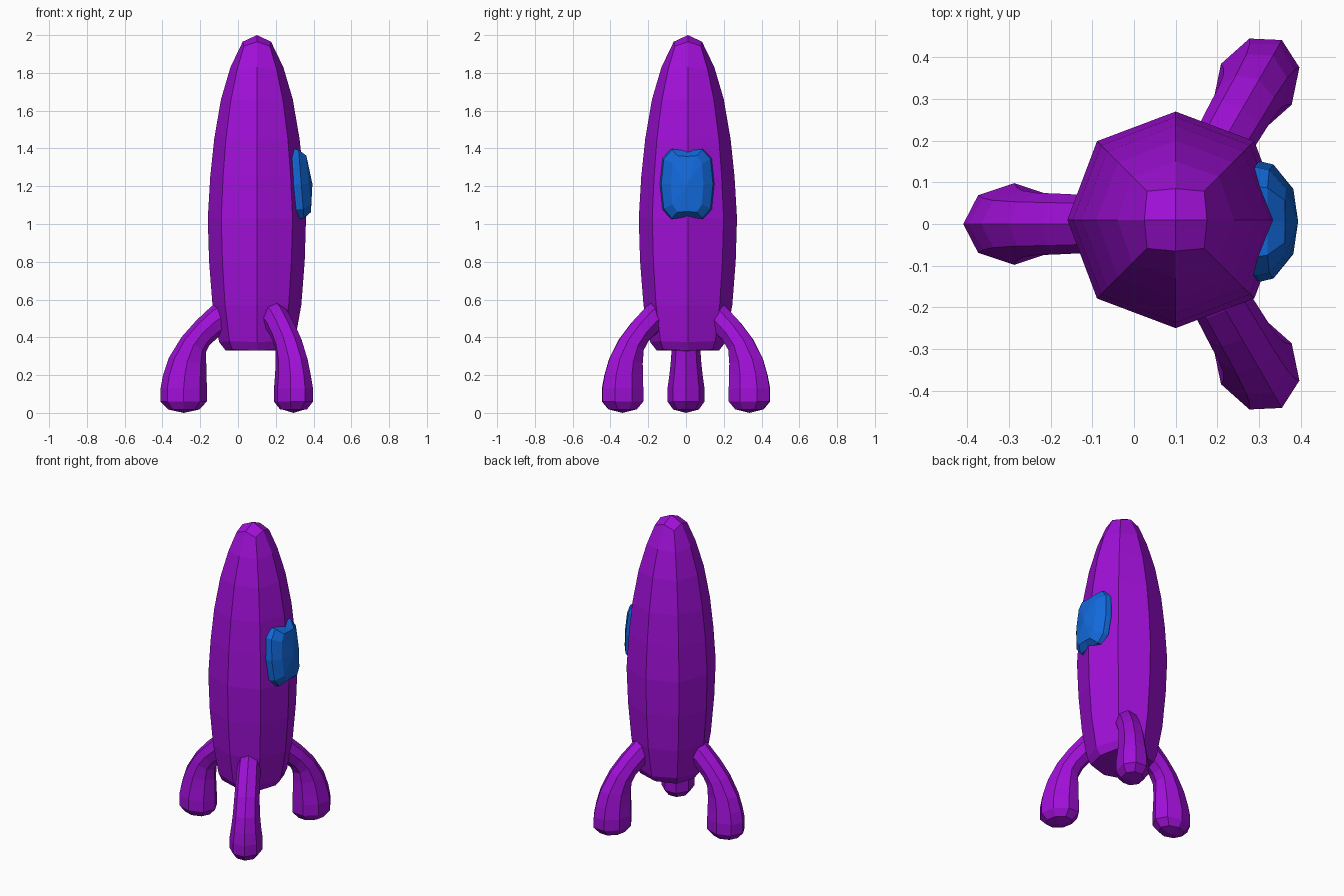
import bpy, bmesh
from math import sin, cos, pi, radians

if "Cube" in bpy.data.objects:
    bpy.data.objects.remove(bpy.data.objects["Cube"])


def material(name, color):
    m = bpy.data.materials.new(name)
    m.diffuse_color = (*color, 1)
    m.use_nodes = True
    m.node_tree.nodes["Principled BSDF"].inputs["Base Color"].default_value = m.diffuse_color
    return m


def loft(name, rings, start, end, mat, step):
    """Skin closed rings and close both ends on a centre point."""
    bm = bmesh.new()
    rows = [[bm.verts.new(p) for p in ring] for ring in rings]
    n = len(rows[0])
    for a, b in zip(rows, rows[1:]):
        for i in range(n):
            j = (i + 1) % n
            bm.faces.new((a[i], a[j], b[j], b[i]))
    for row, tip in ((rows[0], start), (rows[-1], end)):
        t = bm.verts.new(tip)
        for i in range(0, n, step):
            bm.faces.new([row[(i + k) % n] for k in range(step + 1)] + [t])
    bmesh.ops.recalc_face_normals(bm, faces=bm.faces)
    mesh = bpy.data.meshes.new(name)
    bm.to_mesh(mesh)
    bm.free()
    mesh.materials.append(mat)
    obj = bpy.data.objects.new(name, mesh)
    bpy.context.collection.objects.link(obj)
    return obj


purple = material("purple", (0.35, 0.005, 0.68))
blue = material("blue", (0.006, 0.14, 0.7))
CX, CY = 0.1, 0.01

# Hull: eight-sided, (axis radius, axis z, corner radius, corner z) per ring
profile = [(.165, .33, .185, .335), (.2, .375, .205, .38), (.235, .57, .238, .57),
           (.253, .8, .258, .8), (.26, 1.03, .267, 1.03), (.247, 1.25, .253, 1.25),
           (.226, 1.45, .232, 1.45), (.19, 1.66, .195, 1.655),
           (.14, 1.83, .147, 1.82), (.075, 1.965, .097, 1.942)]
rings = []
for ra, za, rc, zc in profile:
    ring = []
    for i in range(8):
        r, z = (rc, zc) if i % 2 else (ra, za)
        ring.append((CX + r * cos(i * pi / 4), CY + r * sin(i * pi / 4), z))
    rings.append(ring)
loft("hull", rings, (CX, CY, .33), (CX, CY, 2.0), purple, 2)

# Legs: outer (r, z), inner (r, z) and half width along a bent tube
sections = [(.16, .61, .14, .44, .068), (.24, .565, .20, .405, .07),
            (.32, .49, .25, .36, .073), (.40, .40, .27, .32, .075),
            (.467, .29, .268, .26, .08), (.497, .2, .266, .2, .088),
            (.51, .13, .265, .13, .098), (.51, .06, .265, .06, .098),
            (.47, .018, .305, .018, .068)]
for name, angle in (("left_leg", 180), ("back_leg", 60), ("front_leg", -60)):
    ca, sa = cos(radians(angle)), sin(radians(angle))

    def place(r, t, z):
        return (CX + r * ca - t * sa, r * sa + t * ca, z)

    rings = []
    for ro, zo, ri, zi, w in sections:
        rm, zm = (ro + ri) / 2, (zo + zi) / 2
        rings.append([place(rm + (ro - rm) * cos(k * pi / 4), w * sin(k * pi / 4),
                            zm + (zo - zm) * cos(k * pi / 4)) for k in range(8)])
    loft(name, rings, place(.1, 0, .54), place(.387, 0, 0), purple, 2)

# Window: domed cushion leaning with the hull
quarter = [(.144, 0), (.13, .135), (.085, .187)]
outline = (quarter + [(0, .182)] + [(-y, z) for y, z in quarter[:0:-1]]
           + [(-.144, 0)] + [(-y, -z) for y, z in quarter[1:]]
           + [(0, -.182)] + [(y, -z) for y, z in quarter[:0:-1]])
rings = [[(x - .08 * z * sz, .006 + y * sy, 1.212 + z * sz) for y, z in outline]
         for x, sy, sz in ((.24, .9, .9), (.305, 1, 1), (.335, .95, .97), (.374, .6, .8))]
loft("window", rings, (.24, .006, 1.212), (.394, .006, 1.212), blue, 1)
